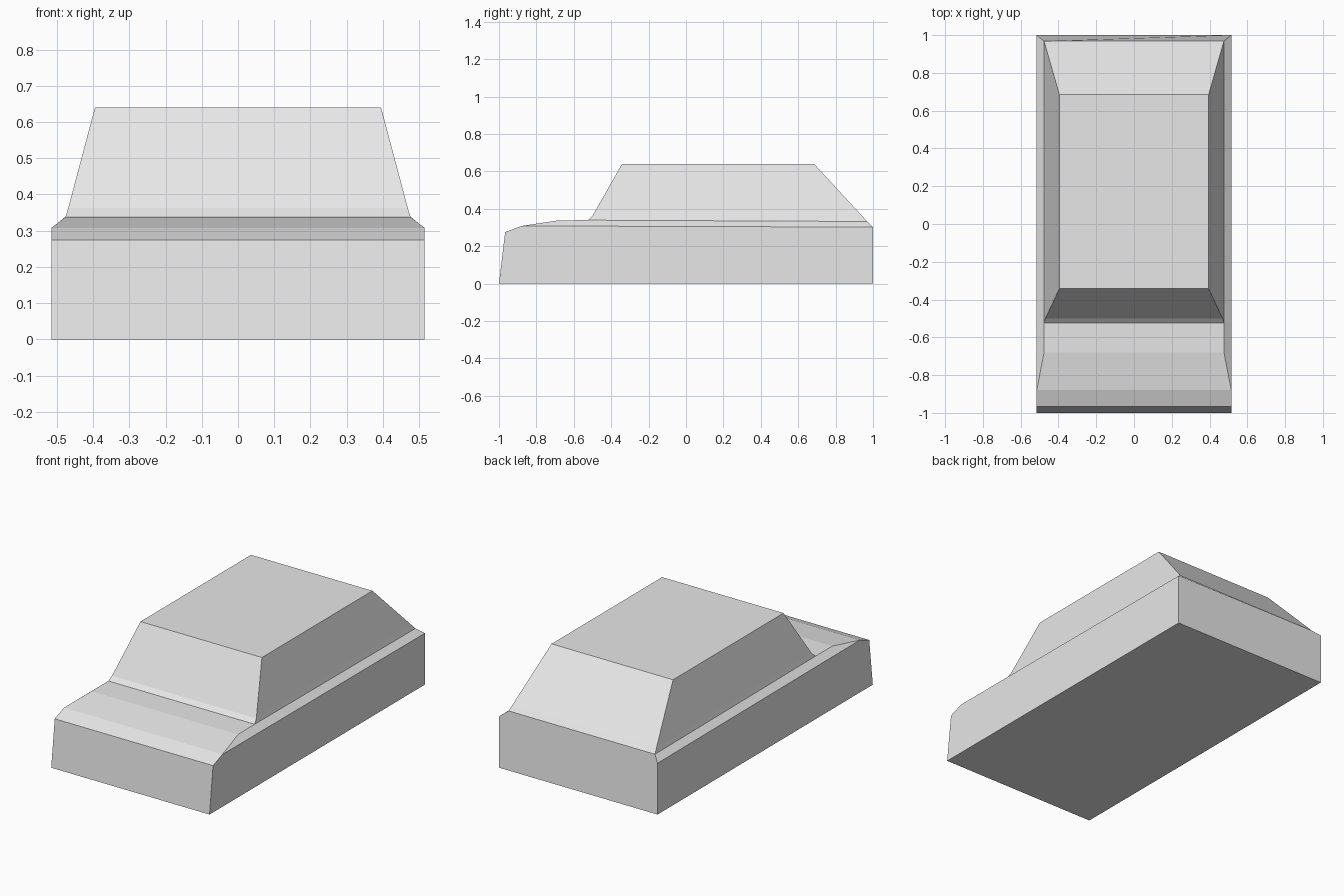
import bpy
import bmesh

if "Cube" in bpy.data.objects:
    bpy.data.objects.remove(bpy.data.objects["Cube"])

paint = bpy.data.materials.new("light_grey")
paint.diffuse_color = (0.8, 0.8, 0.8, 1)
paint.use_nodes = True
paint.node_tree.nodes["Principled BSDF"].inputs["Base Color"].default_value = paint.diffuse_color


def loft(name, rings, axis_point):
    """Skin a row of equal-length rings, cap both ends, and weld shared points."""
    bm = bmesh.new()
    loops = [[bm.verts.new(axis_point(*p)) for p in ring] for ring in rings]
    n = len(loops[0])
    for a, b in zip(loops, loops[1:]):
        for i in range(n):
            j = (i + 1) % n
            bm.faces.new((a[i], a[j], b[j], b[i]))
    bm.faces.new(loops[0])
    bm.faces.new(loops[-1])
    bmesh.ops.remove_doubles(bm, verts=bm.verts, dist=0.0005)
    bmesh.ops.recalc_face_normals(bm, faces=bm.faces)
    mesh = bpy.data.meshes.new(name)
    bm.to_mesh(mesh)
    bm.free()
    mesh.materials.append(paint)
    obj = bpy.data.objects.new(name, mesh)
    bpy.context.collection.objects.link(obj)
    return obj


# Lower body: cross-sections from nose to tail
# (bottom y, shoulder y, shoulder z, top y, top z, top half-width)
W = 0.515
sections = [
    (-1.00, -0.967, 0.275, -0.967, 0.275, W),
    (-0.88, -0.88, 0.308, -0.88, 0.308, W),
    (-0.68, -0.68, 0.307, -0.68, 0.338, 0.476),
    (-0.52, -0.52, 0.307, -0.52, 0.339, 0.476),
    (1.00, 1.00, 0.302, 0.968, 0.332, 0.476),
]
body_rings = []
for yb, ys, zs, yt, zt, wt in sections:
    right = [(W, yb, 0), (W, ys, zs), (wt, yt, zt)]
    body_rings.append(right + [(-x, y, z) for x, y, z in reversed(right)])
loft("lower_body", body_rings, lambda x, y, z: (x, y, z))

# Cabin: horizontal outlines from belt line to roof
# (half-width, front y, rear y, front z, rear z)
levels = [
    (0.476, -0.525, 0.968, 0.339, 0.332),
    (0.469, -0.500, 0.944, 0.362, 0.359),
    (0.395, -0.342, 0.685, 0.640, 0.640),
]
cabin_rings = [[(-w, yf, zf), (w, yf, zf), (w, yr, zr), (-w, yr, zr)]
               for w, yf, yr, zf, zr in levels]
loft("cabin", cabin_rings, lambda x, y, z: (x, y, z))
